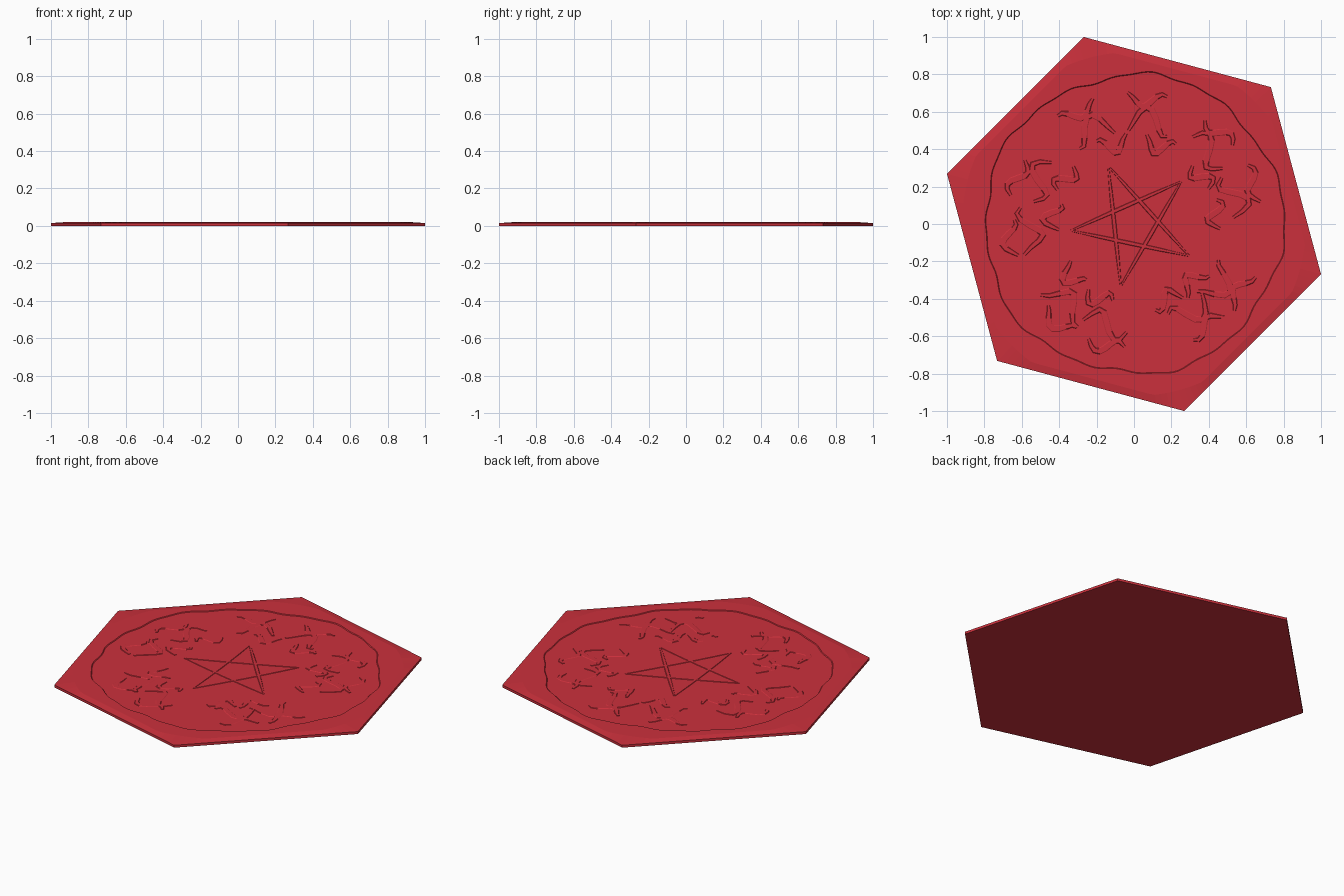
import bpy, bmesh, math
from math import sin, cos, radians, pi

if "Cube" in bpy.data.objects:
    bpy.data.objects.remove(bpy.data.objects["Cube"])

N = 180
START = radians(-15)
R = 1.035
FLOOR, TOP, EDGE = 0.018, 0.022, 0.015

red = bpy.data.materials.new("red")
red.diffuse_color = (0.6, 0.03, 0.045, 1)
red.use_nodes = True
red.node_tree.nodes["Principled BSDF"].inputs["Base Color"].default_value = red.diffuse_color


def finish(bm, name):
    bmesh.ops.recalc_face_normals(bm, faces=bm.faces)
    mesh = bpy.data.meshes.new(name)
    bm.to_mesh(mesh)
    bm.free()
    mesh.materials.append(red)
    obj = bpy.data.objects.new(name, mesh)
    bpy.context.collection.objects.link(obj)
    return obj


def hexagon(i):
    a = (2 * pi * i / N) % (pi / 3) - pi / 6
    return R * cos(pi / 6) / cos(a)


def wavy(i):
    t = 2 * pi * i / N
    return 0.8 + 0.012 * sin(5 * t) + 0.008 * sin(11 * t + 1) + 0.005 * sin(23 * t)


# Hexagonal tile: sloped border, raised rim, shallow irregular round recess
profile = [
    (hexagon, 0),
    (hexagon, EDGE),
    (lambda i: min(hexagon(i) * 0.955, 0.92), TOP),
    (wavy, TOP),
    (lambda i: wavy(i) - 0.004, FLOOR),
]
bm = bmesh.new()
loops = []
for radius, z in profile:
    loops.append([bm.verts.new((radius(i) * cos(START + 2 * pi * i / N),
                                radius(i) * sin(START + 2 * pi * i / N), z))
                  for i in range(N)])
for lo, hi in zip(loops, loops[1:]):
    for i in range(N):
        j = (i + 1) % N
        bm.faces.new((lo[i], lo[j], hi[j], hi[i]))
for loop, z in ((loops[0], 0), (loops[-1], FLOOR)):
    c = bm.verts.new((0, 0, z))
    for i in range(N):
        bm.faces.new((c, loop[i], loop[(i + 1) % N]))
finish(bm, "hexagonal_tile")


def ribbon(bm, pts, width, top):
    # Low raised strip with sloping sides, tapered at the ends
    rows = []
    for k, (x, y) in enumerate(pts):
        x0, y0 = pts[max(k - 1, 0)]
        x1, y1 = pts[min(k + 1, len(pts) - 1)]
        d = math.hypot(x1 - x0, y1 - y0)
        nx, ny = -(y1 - y0) / d, (x1 - x0) / d
        w = width * (0.4 + 0.6 * sin(pi * k / (len(pts) - 1)))
        rows.append([bm.verts.new((x + nx * w * s, y + ny * w * s, z))
                     for s, z in ((-1, FLOOR - 0.001), (-0.7, top),
                                  (0.7, top), (1, FLOOR - 0.001))])
    for a, b in zip(rows, rows[1:]):
        for i in range(4):
            bm.faces.new((a[i], b[i], b[(i + 1) % 4], a[(i + 1) % 4]))
    bm.faces.new(rows[0])
    bm.faces.new(rows[-1])


# Five-pointed star in the centre
bm = bmesh.new()
tips = [(0.34 * cos(radians(-30 + 72 * k)), 0.34 * sin(radians(-30 + 72 * k)))
        for k in range(5)]
for k in range(5):
    (x0, y0), (x1, y1) = tips[k], tips[(k + 2) % 5]
    ribbon(bm, [(x0 + (x1 - x0) * t / 4, y0 + (y1 - y0) * t / 4)
                for t in range(5)], 0.012, 0.0205)
finish(bm, "star_relief")

# Curling strokes around the star
bm = bmesh.new()
for k in range(10):
    base = radians(36 * k + 8 * sin(3 * k))
    for r, span, curl in ((0.44, 0.34, 0.05), (0.56, 0.42, -0.07), (0.67, 0.3, 0.04)):
        pts = []
        for s in range(9):
            t = s / 8
            a = base + r + span * t
            q = r + curl * sin(2 * pi * t + k)
            pts.append((q * cos(a), q * sin(a)))
        ribbon(bm, pts, 0.02, 0.0205)
finish(bm, "scroll_relief")
